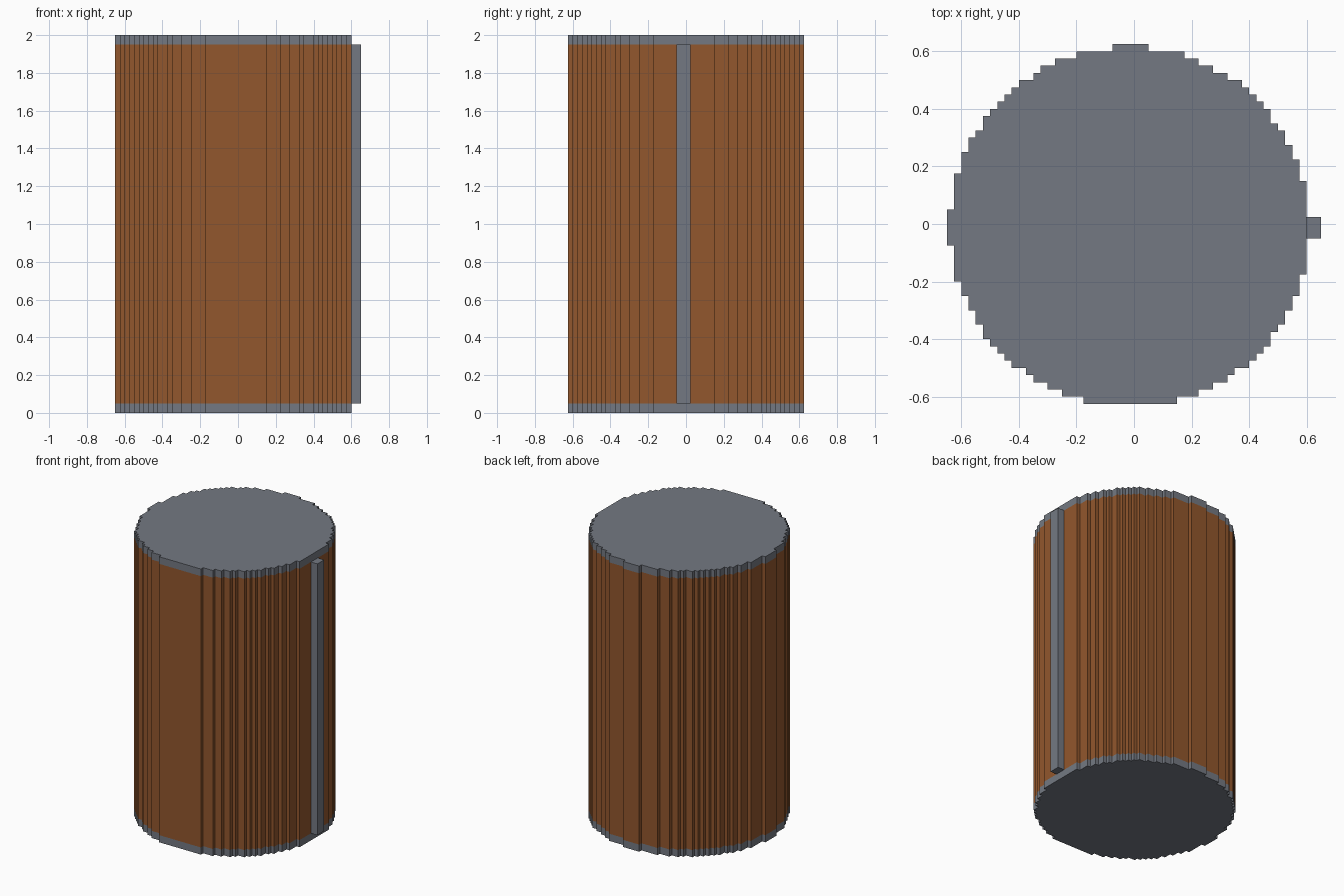
import bpy
import bmesh

CELL = 0.025          # size of one stair step
RADIUS = 25           # in cells
OFFSET = 0.1          # the circle sits slightly off the cell grid
CAP = 0.05
HEIGHT = 2.0

if "Cube" in bpy.data.objects:
    bpy.data.objects.remove(bpy.data.objects["Cube"])


def make_material(name, color):
    mat = bpy.data.materials.new(name)
    mat.use_nodes = True
    mat.diffuse_color = color
    mat.node_tree.nodes["Principled BSDF"].inputs["Base Color"].default_value = color
    return mat


def stepped_circle():
    """Outline of all grid cells whose centres lie inside the circle."""
    span = range(-RADIUS - 1, RADIUS + 2)
    left, right = [], []
    for j in span:
        row = [i for i in span
               if (i + OFFSET) ** 2 + (j - OFFSET) ** 2 <= RADIUS ** 2]
        if row:
            for y in (j - 1, j):
                left.append((row[0] - 1, y))
                right.append((row[-1], y))
    loop = right + left[::-1]
    # Keep only true corners
    corners = []
    for k, p in enumerate(loop):
        a, b = loop[k - 1], loop[(k + 1) % len(loop)]
        straight = (a[0] == p[0] == b[0]) or (a[1] == p[1] == b[1])
        if not straight:
            corners.append((p[0] * CELL, p[1] * CELL))
    return corners


def prism(name, outline, z0, z1, mat):
    bm = bmesh.new()
    base = bm.faces.new([bm.verts.new((x, y, z0)) for x, y in outline])
    top = bmesh.ops.extrude_face_region(bm, geom=[base], use_keep_orig=True)
    verts = [g for g in top["geom"] if isinstance(g, bmesh.types.BMVert)]
    bmesh.ops.translate(bm, verts=verts, vec=(0, 0, z1 - z0))
    bmesh.ops.recalc_face_normals(bm, faces=bm.faces)
    mesh = bpy.data.meshes.new(name)
    bm.to_mesh(mesh)
    bm.free()
    mesh.materials.append(mat)
    obj = bpy.data.objects.new(name, mesh)
    bpy.context.collection.objects.link(obj)
    return obj


grey = make_material("grey_metal", (0.174, 0.191, 0.223, 1))
brown = make_material("copper_brown", (0.287, 0.095, 0.026, 1))

# Stepped barrel with a cap at each end
circle = stepped_circle()
prism("barrel_body", circle, CAP, HEIGHT - CAP, brown)
prism("bottom_cap", circle, 0, CAP, grey)
prism("top_cap", circle, HEIGHT - CAP, HEIGHT, grey)

# Upright strip on the left side
strip = [(0.6, -0.05), (0.65, -0.05), (0.65, 0.025), (0.6, 0.025)]
prism("side_strip", strip, CAP, HEIGHT - CAP, grey)
